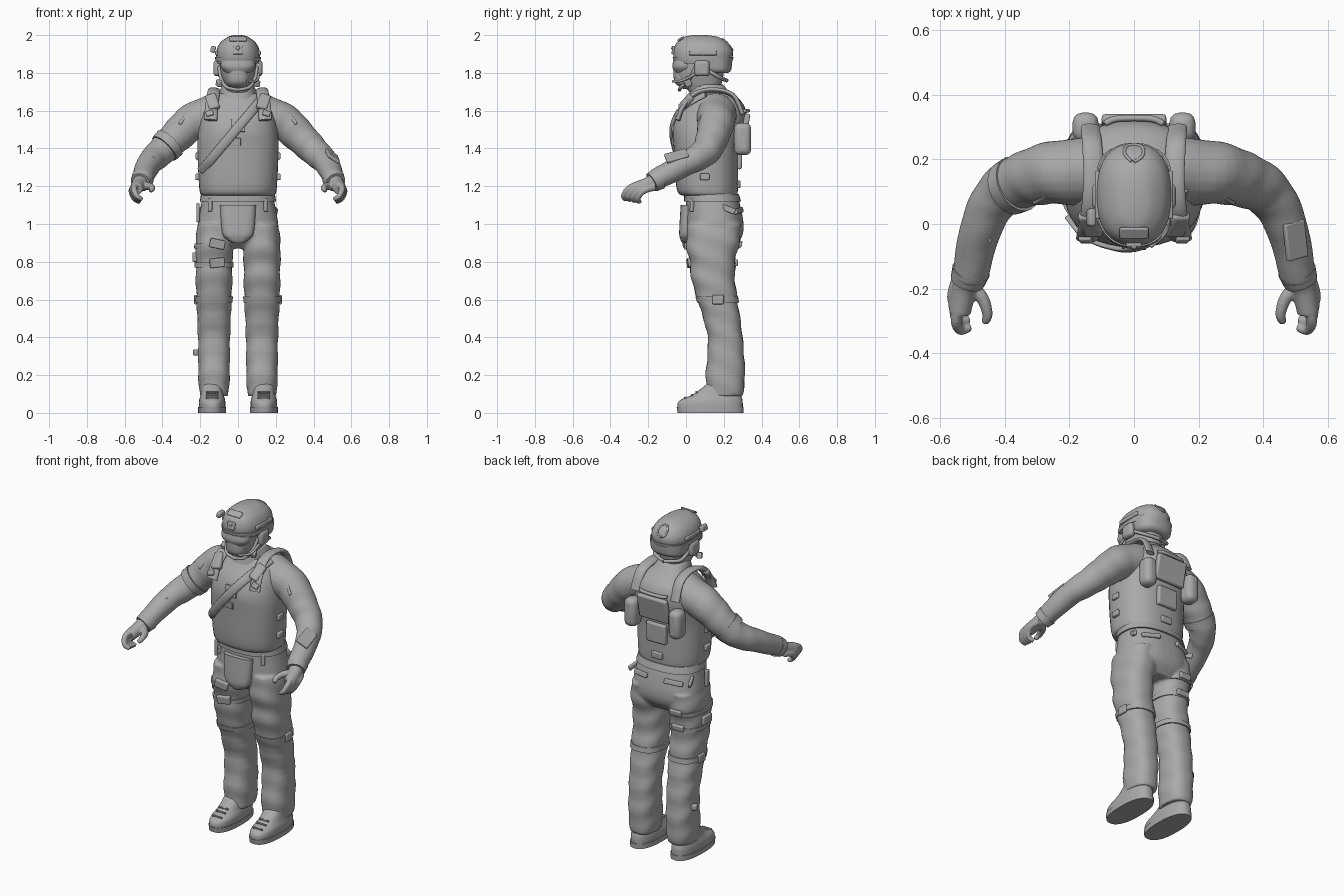
import bpy, bmesh, math
from mathutils import Vector, Matrix, Euler

if "Cube" in bpy.data.objects:
    bpy.data.objects.remove(bpy.data.objects["Cube"], do_unlink=True)

grey = bpy.data.materials.new("plain_grey")
grey.use_nodes = True
grey.diffuse_color = (.4, .4, .4, 1)
grey.node_tree.nodes["Principled BSDF"].inputs["Base Color"].default_value = grey.diffuse_color
SIDES = ((1, "left"), (-1, "right"))


def finish(name, bm, voxel=0, bevel=0):
    """Turn a bmesh into a smooth-shaded object, optionally blended or bevelled."""
    bmesh.ops.recalc_face_normals(bm, faces=bm.faces[:])
    mesh = bpy.data.meshes.new(name)
    bm.to_mesh(mesh)
    bm.free()
    mesh.materials.append(grey)
    mesh.shade_smooth()
    mesh.set_sharp_from_angle(angle=math.radians(45))
    part = bpy.data.objects.new(name, mesh)
    bpy.context.scene.collection.objects.link(part)
    if voxel:
        blend = part.modifiers.new("blend", "REMESH")
        blend.mode, blend.voxel_size, blend.use_smooth_shade = "VOXEL", voxel, True
        soften = part.modifiers.new("soften", "SMOOTH")
        soften.iterations = 3
    if bevel:
        rounding = part.modifiers.new("rounding", "BEVEL")
        rounding.width, rounding.segments = bevel, 3


def spline(points, steps=6):
    """Smooth curve through tuples of any length."""
    points = [Vector(point) for point in points]
    last = len(points) - 1
    curve = []
    for i in range(last):
        start, end = points[i], points[i + 1]
        leave = (end - points[max(i - 1, 0)]) / 2
        arrive = (points[min(i + 2, last)] - start) / 2
        for k in range(steps):
            t = k / steps
            ease = t * t * (3 - 2 * t)
            curve.append(start.lerp(end, ease) + leave * t * (1 - t) ** 2 - arrive * t * t * (1 - t))
    return curve + [points[-1]]


def skin(bm, rings):
    loops = [[bm.verts.new(point) for point in ring] for ring in rings]
    count = len(loops[0])
    for low, high in zip(loops, loops[1:]):
        for i in range(count):
            j = (i + 1) % count
            bm.faces.new((low[i], low[j], high[j], high[i]))
    bm.faces.new(loops[0])
    bm.faces.new(loops[-1])


def loft(bm, rows, cx=0, power=2.4, fold=0, count=40):
    """Stack of rounded sections: height, half width, front, back."""
    rings = []
    for z, half, front, back in spline(rows):
        ring = []
        for i in range(count):
            angle = math.tau * i / count
            c, s = math.cos(angle), math.sin(angle)
            crease = 1 + fold * math.sin(z * 48 + s * 2.5 + cx * 3)
            x = crease * half * math.copysign(abs(c) ** (2 / power), c)
            y = crease * (back - front) / 2 * math.copysign(abs(s) ** (2 / power), s)
            ring.append((cx + x, (front + back) / 2 + y, z))
        rings.append(ring)
    skin(bm, rings)


def tube(bm, path, radius, end=None, mirror=1, flat=1, normal=(0, 0, 1), fold=0, count=20):
    """Tapered tube along a path; flat makes it a ribbon facing normal."""
    path = spline(path)
    last = len(path) - 1
    normal = Vector(normal)
    rings = []
    for i, centre in enumerate(path):
        along = (path[min(i + 1, last)] - path[max(i - 1, 0)]).normalized()
        normal = (normal - along * normal.dot(along)).normalized()
        across = along.cross(normal)
        size = radius + ((end or radius) - radius) * i / last
        ring = []
        for k in range(count):
            angle = math.tau * k / count
            r = size * (1 + fold * math.sin(i * 1.3 + 2 * math.sin(angle)))
            point = centre + normal * (r * flat * math.cos(angle)) + across * (r * math.sin(angle))
            ring.append((point.x * mirror, point.y, point.z))
        rings.append(ring)
    skin(bm, rings)


def loft_part(name, rows, **options):
    bm = bmesh.new()
    loft(bm, rows, **options)
    finish(name, bm)


def tube_part(name, path, radius, end=None, **options):
    bm = bmesh.new()
    tube(bm, path, radius, end, **options)
    finish(name, bm)


def block(name, place, size, bevel=.006):
    """Rounded box; place is a full matrix."""
    bm = bmesh.new()
    bmesh.ops.create_cube(bm, size=1, matrix=place @ Matrix.Diagonal((*size, 1)))
    finish(name, bm, bevel=bevel)


def box(name, at, size, turn=(0, 0, 0), **options):
    spin = Euler([math.radians(degrees) for degrees in turn]).to_matrix().to_4x4()
    block(name, Matrix.Translation(at) @ spin, size, **options)


def section(rows, z):
    """Half width, front and back of a loft at a height."""
    curve = spline(rows)
    for low, high in zip(curve, curve[1:]):
        if z <= high[0]:
            break
    t = min(max((z - low[0]) / (high[0] - low[0]), 0), 1)
    return low.lerp(high, t)[1:]


def on(rows, x, z, facing=-1, cx=0):
    """Point on the front (facing -1) or back (facing 1) of a loft."""
    half, front, back = section(rows, z)
    u = min(abs(x - cx) / half, .98)
    depth = (back - front) / 2 * (1 - u ** 2.4) ** (1 / 2.4)
    return Vector((x, (front + back) / 2 + facing * depth, z))


def patch(name, rows, x, z, size, facing=-1, cx=0, tilt=0, **options):
    """Box laid on the surface of a loft; size is width, thickness, height."""
    e = .01
    across = (on(rows, x + e, z, facing, cx) - on(rows, x - e, z, facing, cx)).normalized()
    rise = on(rows, x, z + e, facing, cx) - on(rows, x, z - e, facing, cx)
    inward = rise.cross(across).normalized()
    place = Matrix((across, inward, across.cross(inward))).transposed().to_4x4()
    spin = Matrix.Rotation(math.radians(tilt), 4, "Y")
    block(name, Matrix.Translation(on(rows, x, z, facing, cx)) @ place @ spin, size, **options)


def band(name, rows, z, height, grow=.006, cx=0):
    """Thin ring worn around a loft."""
    ring = []
    for level in (z, z + height / 2, z + height):
        half, front, back = section(rows, level)
        ring.append((level, half + grow, front - grow, back + grow))
    loft_part(name, ring, cx=cx)


# Sections of the main body parts
VEST = [(1.15, .19, -.02, .27), (1.19, .205, -.05, .275), (1.4, .215, -.065, .28),
        (1.5, .21, -.07, .31), (1.58, .195, -.045, .32), (1.64, .17, 0, .3), (1.69, .12, .035, .25)]
HIPS = [(.87, .17, .07, .25), (.93, .21, .01, .295), (1, .213, 0, .305), (1.1, .196, 0, .287), (1.17, .183, 0, .265)]
LEG = [(.09, .076, .11, .3), (.2, .083, .105, .312), (.4, .085, .115, .3), (.6, .093, .06, .272),
       (.7, .096, .03, .26), (.8, .097, .02, .26), (.9, .098, 0, .282), (1, .085, .01, .29)]
BOOT = [(0, .07, -.04, .3), (.06, .07, -.04, .3), (.1, .06, .04, .29), (.16, .055, .12, .28)]
HELMET = [(1.85, .112, -.055, .235), (1.88, .116, -.065, .246), (1.92, .114, -.065, .246),
          (1.96, .094, -.05, .22), (1.99, .055, -.01, .17), (2, .02, .04, .11)]
LEG_X, BOOT_X = .127, .137

# Vest over a jacket whose torso, neck and sleeves are blended together
loft_part("vest", VEST)
ARM = [(.1, .16, 1.59), (.24, .16, 1.54), (.33, .14, 1.46), (.41, .1, 1.38), (.47, 0, 1.32), (.51, -.17, 1.23)]
bm = bmesh.new()
e = .012
loft(bm, [(z, half - e, front + e, back - e) for z, half, front, back in VEST] + [(1.74, .08, .035, .195)])
for s, side in SIDES:
    tube(bm, ARM, .11, .055, mirror=s, fold=.02)
finish("jacket", bm, voxel=.009)

# Trousers with belt and groin flap
bm = bmesh.new()
loft(bm, HIPS)
for s, side in SIDES:
    loft(bm, LEG, cx=LEG_X * s, fold=.03)
finish("trousers", bm, voxel=.009)
band("belt", HIPS, 1.12, .04, grow=.01)
loft_part("groin_flap", [(.9, .03, -.02, .05), (.92, .06, -.03, .06), (.96, .085, -.036, .06), (1.1, .095, -.028, .06)], power=3)

# Gloves, cuffs and boots
for s, side in SIDES:
    bm = bmesh.new()
    tube(bm, [(.51, -.16, 1.235), (.525, -.2, 1.21), (.54, -.275, 1.185)], .042, .034, mirror=s)
    for i in range(4):
        finger = [(.533, -.24, 1.21), (.551, -.3, 1.19), (.537, -.33, 1.15), (.508, -.32, 1.13)]
        offset = Vector((.004, .025, -.005)) * i
        tube(bm, [Vector(joint) + offset for joint in finger], .019, .012, mirror=s)
    tube(bm, [(.51, -.19, 1.2), (.47, -.23, 1.2), (.454, -.28, 1.19), (.463, -.305, 1.175)], .024, .012, mirror=s)
    finish(side + "_glove", bm, voxel=.005)
    tube_part(side + "_cuff", [(.505, -.145, 1.24), (.517, -.18, 1.22)], .06, .053, mirror=s)
    loft_part(side + "_boot", BOOT, cx=BOOT_X * s)
    band(side + "_sole", BOOT, 0, .03, grow=.004, cx=BOOT_X * s)
    for i in range(3):
        patch(side + "_lace", BOOT, BOOT_X * s, .08 + i * .015, (.065, .012, .009), cx=BOOT_X * s, bevel=.003)

# Head, collar and helmet
loft_part("head", [(1.68, .07, .03, .18), (1.72, .072, 0, .18), (1.75, .08, -.04, .19), (1.8, .092, -.058, .2), (1.88, .1, -.055, .21)])
loft_part("collar", [(1.66, .1, .01, .23), (1.72, .086, .025, .2), (1.73, .078, .03, .19)])
loft_part("helmet", HELMET)
band("helmet_rim", HELMET, 1.86, .025, grow=.005)
loft_part("helmet_back", [(1.8, .09, .1, .225), (1.82, .106, .08, .24), (1.88, .115, .06, .246)])
loft_part("visor", [(1.8, .065, -.06, .05), (1.83, .09, -.072, .05), (1.865, .09, -.068, .05)])
loft_part("face_mask", [(1.715, .035, -.015, .06), (1.75, .06, -.06, .06), (1.815, .06, -.066, .05)])
patch("front_mount", HELMET, 0, 1.92, (.05, .018, .045))
patch("mount_hook", HELMET, 0, 1.93, (.02, .03, .02))
patch("helmet_top_cover", HELMET, 0, 1.98, (.09, .012, .04))
for s, side in SIDES:
    box(side + "_ear_cover", (.11 * s, .085, 1.825), (.04, .08, .085), bevel=.018)
    box(side + "_helmet_rail", (.113 * s, .09, 1.905), (.016, .15, .024))
    box(side + "_radio_plug", (.1 * s, .01, 1.745), (.028, .035, .035), (20, 0, 20))
    tube_part(side + "_chin_strap", [(.1, .05, 1.83), (.09, .02, 1.77), (.06, -.025, 1.725), (0, -.035, 1.71)], .009, mirror=s)
    tube_part(side + "_nape_strap", [(.1, .12, 1.81), (.085, .18, 1.775), (0, .215, 1.76)], .01, mirror=s)
box("helmet_lamp", (-.132, .02, 1.925), (.026, .055, .036), (0, 15, 0), bevel=.009)
cable = [on(HELMET, .03 * math.sin(t), 1.95 + .03 * math.cos(t), 1) for t in range(7)]
tube_part("helmet_cable", cable, .005)
tube_part("microphone", [(.11, .06, 1.8), (.1, -.02, 1.76), (.05, -.07, 1.755)], .007)

# Straps and pads over the shoulders
sling = [on(VEST, .15 - t * .345, 1.69 - t * .41) - Vector((0, .008, 0)) for t in (i / 8 for i in range(9))]
tube_part("diagonal_strap", sling, .025, flat=.4, normal=(0, -1, 0))
for s, side in SIDES:
    tube_part(side + "_shoulder_strap", [(.145, -.045, 1.55), (.14, -.015, 1.62), (.13, .05, 1.69), (.125, .15, 1.71), (.13, .25, 1.68), (.135, .3, 1.58)],
              .035, .03, mirror=s, flat=.4, normal=(0, -1, 0))
    box(side + "_shoulder_pad", (.135 * s, 0, 1.645), (.06, .035, .1), (-40, 18 * s, 0), bevel=.012)
    box(side + "_strap_buckle", (.15 * s, -.045, 1.585), (.04, .025, .03), (-25, 18 * s, 0))
    box(side + "_shoulder_tab", (.29 * s, .085, 1.555), (.018, .03, .075), (-20, -35 * s, 0))

# Pouches, clips, pocket flaps and knee straps on both sides
for s, side in SIDES:
    box(side + "_back_pouch", (.15 * s, .3, 1.45), (.08, .09, .17), bevel=.03)
    for z in (1.25, 1.36):
        box(side + "_side_clip", (.215 * s, .1, z), (.022, .05, .035))
    patch(side + "_rear_pocket", HIPS, .11 * s, 1.07, (.11, .02, .028), facing=1, tilt=6 * s)
    box(side + "_hip_flap", (.19 * s, .22, 1.08), (.016, .09, .03), (-20, 0, -20 * s))
    patch(side + "_belt_loop", HIPS, .145 * s, 1.1, (.022, .025, .07))
    band(side + "_knee_strap", LEG, .585, .03, cx=LEG_X * s)
    box(side + "_knee_buckle", (.224 * s, .17, .6), (.016, .06, .05))

# Chest and back patches
patch("chest_patch", VEST, 0, 1.52, (.075, .015, .065), bevel=.003)
patch("name_strip", VEST, -.025, 1.435, (.08, .015, .04), bevel=.003)
patch("back_panel", VEST, 0, 1.51, (.2, .03, .15), facing=1, bevel=.01)
patch("back_pocket", VEST, 0, 1.35, (.13, .04, .12), facing=1, bevel=.01)
patch("back_pocket_tab", VEST, 0, 1.21, (.07, .025, .04), facing=1)
handle = [on(VEST, x, 1.6, 1) + Vector((0, .015 - x * x, 0)) for x in (-.09, -.05, .05, .09)]
tube_part("carry_handle", handle, .01)

# Arm details
box("forearm_panel", (.5, -.05, 1.36), (.075, .12, .02), (18, 32, 16))
box("wrist_tab", (-.455, -.04, 1.35), (.03, .035, .02), (15, -20, 0))
tube_part("right_arm_band", [(.36, .125, 1.43), (.39, .11, 1.4)], .09, .086, mirror=-1)

# Right leg straps, pouches and clips
for name, z, tilt in (("upper", .895, 12), ("lower", .795, -6)):
    patch(name + "_thigh_pouch", LEG, -.11, z, (.08, .03, .048), cx=-LEG_X, tilt=tilt)
    patch(name + "_rear_thigh_pouch", LEG, -.13, z, (.075, .03, .035), facing=1, cx=-LEG_X)
    band(name + "_thigh_strap", LEG, z - .025, .026, cx=-LEG_X)
box("thigh_side_pouch", (-.228, .13, .825), (.028, .08, .05))
box("shin_clip", (-.218, .23, .32), (.035, .03, .032), (0, 0, 30))
box("hip_hook", (-.212, .1, 1.06), (.018, .03, .1))
